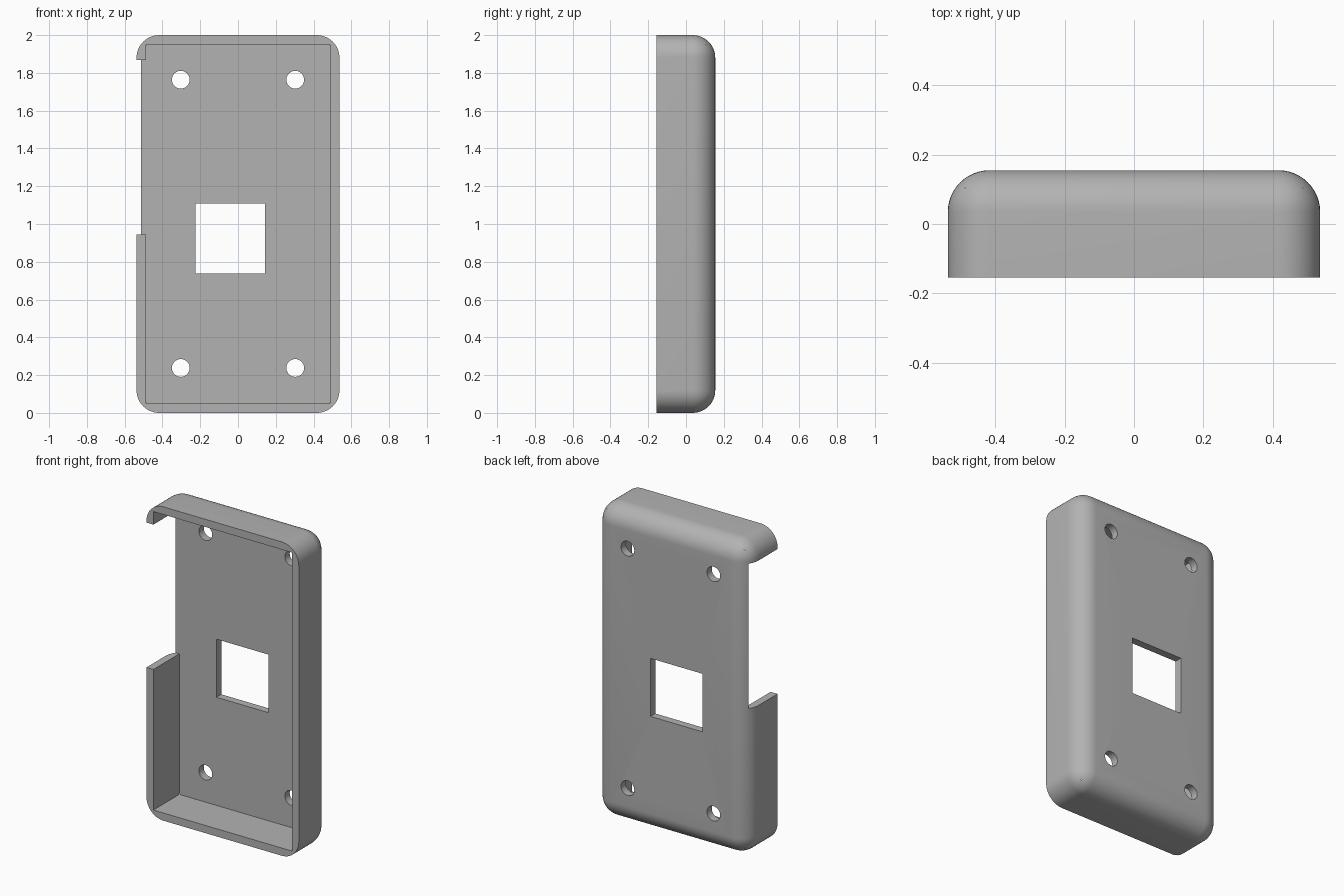
import bpy
import bmesh
import math

old = bpy.data.objects.get("Cube")
if old:
    bpy.data.objects.remove(old, do_unlink=True)

W, D, H = 0.537, 0.155, 2.0      # half width, half depth, height
WALL, RADIUS = 0.049, 0.12
FLOOR = D - WALL                 # inner face of the back panel

grey = bpy.data.materials.new("plain grey")
grey.use_nodes = True
colour = (0.45, 0.45, 0.45, 1)
grey.diffuse_color = colour
grey.node_tree.nodes["Principled BSDF"].inputs["Base Color"].default_value = colour


def box(name, x0, x1, y0, y1, z0, z1):
    bpy.ops.mesh.primitive_cube_add(size=1)
    ob = bpy.context.object
    ob.name = name
    for v in ob.data.vertices:
        v.co = (x1 if v.co.x > 0 else x0,
                y1 if v.co.y > 0 else y0,
                z1 if v.co.z > 0 else z0)
    ob.data.materials.append(grey)
    return ob


def cut(target, cutter):
    cutter.hide_render = True
    mod = target.modifiers.new("cut", 'BOOLEAN')
    mod.operation = 'DIFFERENCE'
    mod.solver = 'EXACT'
    mod.object = cutter
    bpy.ops.object.select_all(action='DESELECT')
    target.select_set(True)
    bpy.context.view_layer.objects.active = target
    bpy.ops.object.modifier_apply(modifier=mod.name)
    bpy.data.objects.remove(cutter, do_unlink=True)


# Outer shell, rounded everywhere except around the open front
shell = box("case_shell", -W, W, -D, D, 0, H)
bm = bmesh.new()
bm.from_mesh(shell.data)
edges = [e for e in bm.edges if any(v.co.y > 0 for v in e.verts)]
bmesh.ops.bevel(bm, geom=edges, offset=RADIUS, offset_type='OFFSET',
                segments=12, profile=0.5, affect='EDGES')
bm.to_mesh(shell.data)
bm.free()

# Hollow interior with square corners
cut(shell, box("cavity", -W + WALL, W - WALL, -0.5, FLOOR, WALL, H - WALL))

# Opening in the side wall
cut(shell, box("side_opening", -0.8, -0.4, -0.5, FLOOR, 0.945, 1.868))

# Square window through the back panel
cut(shell, box("window", -0.226, 0.142, 0, 0.5, 0.738, 1.108))

# Four screw holes
for x in (-0.303, 0.303):
    for z in (0.238, 1.764):
        bpy.ops.mesh.primitive_cylinder_add(
            vertices=32, radius=0.047, depth=0.4,
            location=(x, 0.2, z), rotation=(math.pi / 2, 0, 0))
        hole = bpy.context.object
        hole.data.materials.append(grey)
        cut(shell, hole)

shell.select_set(True)
bpy.context.view_layer.objects.active = shell
bpy.ops.object.shade_smooth_by_angle(angle=math.radians(30))
